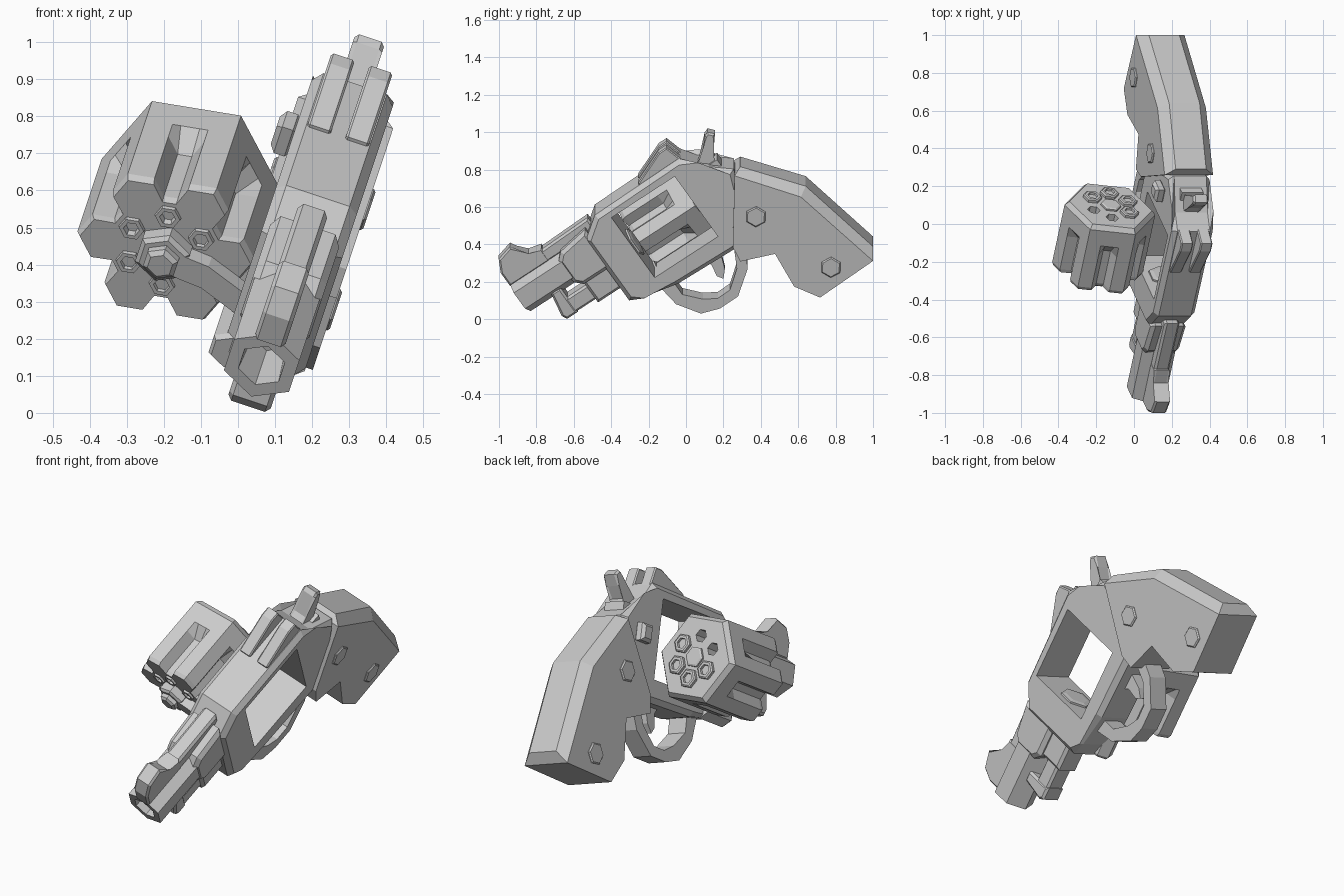
import bpy, bmesh
from math import sin, cos, radians, pi
from mathutils import Matrix

if "Cube" in bpy.data.objects:
    bpy.data.objects.remove(bpy.data.objects["Cube"])

# Parts are modelled as (s across, t backward along barrel, v up), then pitched and rolled
PITCH, ROLL = radians(34.4), radians(18.4)
POSE = (Matrix.Rotation(ROLL, 4, 'Y') @ Matrix.Translation((0.02, 0, 0))
        @ Matrix.Rotation(PITCH, 4, 'X'))


def tv(pts):
    """Level side-view (y, height) points to (t, v)."""
    c, s = cos(PITCH), sin(PITCH)
    return [(y * c + w * s, -y * s + w * c) for y, w in pts]


def finish(name, bm):
    bmesh.ops.recalc_face_normals(bm, faces=bm.faces[:])
    me = bpy.data.meshes.new(name)
    bm.to_mesh(me)
    bm.free()
    ob = bpy.data.objects.new(name, me)
    ob.matrix_world = POSE
    bpy.context.collection.objects.link(ob)
    return ob


def loft(name, rings):
    bm = bmesh.new()
    rows = [[bm.verts.new(p) for p in r] for r in rings]
    n = len(rows[0])
    for a, b in zip(rows, rows[1:]):
        for i in range(n):
            bm.faces.new((a[i], a[(i + 1) % n], b[(i + 1) % n], b[i]))
    bm.faces.new(rows[0])
    bm.faces.new(rows[-1])
    return finish(name, bm)


def prof(name, pts, h, c=0.0, bev=0.0, only=None):
    """Side profile extruded across; bevel the side rims (all, or edges listed in only)."""
    bm = bmesh.new()
    L = [bm.verts.new((c - h, t, v)) for t, v in pts]
    R = [bm.verts.new((c + h, t, v)) for t, v in pts]
    n = len(pts)
    bm.faces.new(L)
    bm.faces.new(R[::-1])
    for i in range(n):
        bm.faces.new((L[i], R[i], R[(i + 1) % n], L[(i + 1) % n]))
    if bev:
        es = [bm.edges.get((S[i], S[(i + 1) % n])) for S in (L, R)
              for i in (only or range(n))]
        bmesh.ops.bevel(bm, geom=es, offset=bev, segments=1, affect='EDGES')
    return finish(name, bm)


def box(name, t0, t1, v0, v1, h, c=0.0, bev=0.0):
    return prof(name, [(t0, v0), (t1, v0), (t1, v1), (t0, v1)], h, c, bev)


def ring(s, t, v, r, rot=90.0, n=6):
    return [(s + r * cos(radians(rot) + 2 * pi * i / n), t,
             v + r * sin(radians(rot) + 2 * pi * i / n)) for i in range(n)]


def tube(name, s, v, steps, rot=90.0):
    """Hexagonal turned part from (t, radius) steps."""
    return loft(name, [ring(s, t, v, r, rot) for t, r in steps])


def cut(ob, cutter):
    cutter.hide_render = True
    cutter.display_type = 'WIRE'
    m = ob.modifiers.new("cut", 'BOOLEAN')
    m.object, m.operation, m.solver = cutter, 'DIFFERENCE', 'EXACT'


# Frame with open window
frame = prof("frame", [(-.17, .29), (-.17, .70), (-.05, .79), (.50, .80), (.56, .71), (.71, .585),
                       (.60, .30), (.47, .21), (.10, .22), (-.09, .26)], .115, bev=.025)
cut(frame, box("window_cutter", .02, .43, .325, .735, .3))
tube("cylinder_pin_seat", 0, .52, [(-.02, .085), (.03, .085), (.035, .06)])

# Barrel with hexagonal bore, rib, shroud and front sight
BV = .62
tube("barrel", 0, BV, [(-.1, .107), (-.655, .107), (-.655, .066), (-.50, .055)])
prof("barrel_rib", [(-.60, .70), (-.56, .77), (-.10, .785), (-.10, .70)], .042, bev=.012)
prof("front_sight", [(-.66, .70), (-.66, .79), (-.625, .86), (-.535, .885), (-.48, .79),
                     (-.40, .785), (-.40, .70)], .043, bev=.01)
prof("barrel_shroud", [(-.36, .54), (-.36, .68), (-.32, .72), (-.14, .75), (-.14, .50),
                       (-.32, .50)], .098, bev=.02)

# Ejector lug below the barrel
box("lug_rail", -.50, -.15, .385, .48, .055, bev=.012)
prof("lug_front", [(-.525, .41), (-.51, .38), (-.44, .38), (-.44, .55), (-.50, .55)], .06, bev=.012)
box("lug_rear", -.32, -.15, .365, .54, .07, bev=.015)

# Rear sight prongs
for side in (-1, 1):
    prof("rear_sight", [(.24, .78), (.24, .805), (.43, .885), (.48, .885), (.51, .78)],
         .033, side * .054, bev=.006)

# Hammer
prof("hammer", tv([(.05, .75), (.05, .88), (.085, .93), (.10, 1.05), (.115, 1.072), (.155, 1.062),
                   (.15, 1.0), (.14, .93), (.17, .88), (.16, .75)]), .042, bev=.01)
box("hammer_seat", .54, .66, .55, .67, .06)

# Grip with screws on both sides
prof("grip", tv([(.26, .86), (.29, .895), (.64, .785), (1, .445), (1, .38), (.717, .174),
                 (.578, .236), (.476, .42), (.29, .377), (.25, .46)]), .135, bev=.05,
     only=[1, 2])
for y, w in ((.374, .63), (.775, .345)):
    for side in (-1, 1):
        prof("grip_screw", tv([(y + .058 * cos(i * pi / 3 + .5), w + .058 * sin(i * pi / 3 + .5))
                               for i in range(6)]), .01, side * .134, bev=.006)

# Trigger and guard
prof("trigger_guard", tv([(-.14, .207), (-.053, .11), (.08, .057), (.18, .085), (.278, .153),
                          (.33, .31), (.32, .40), (.26, .40), (.272, .31), (.235, .19), (.17, .143),
                          (.09, .138), (-.02, .165), (-.07, .24), (-.06, .30)]), .055)
prof("trigger", tv([(.08, .40), (.09, .345), (.135, .325), (.165, .26), (.2, .245), (.208, .3),
                    (.185, .39), (.17, .45)]), .03)

# Swung-out cylinder: hexagonal rear band, front lobes at the corners with flutes between
CS, CV, TURN = -.345, .43, 11
AP = .212


def cyl_ring(t, scale, fluted):
    pts = []
    for k in range(6):
        for off in (-23, -17, 0, 17, 23):
            r = AP / cos(radians(30 - abs(off)))
            if fluted and abs(off) == 23:
                r = .16
            a = radians(TURN + 60 * k + off)
            pts.append((CS + r * scale * cos(a), t, CV + r * scale * sin(a)))
    return pts


cylinder = loft("cylinder", [cyl_ring(.41, .91, False), cyl_ring(.385, 1, False),
                             cyl_ring(.29, 1, False), cyl_ring(.23, 1, True),
                             cyl_ring(.02, 1, True), cyl_ring(.0, .96, True)])

# Chambers: two empty, four loaded
for k in range(6):
    ang = 41 + 60 * k
    s, v = CS + .11 * cos(radians(ang)), CV + .11 * sin(radians(ang))
    if k in (1, 2):
        cut(cylinder, tube("chamber_cutter", s, v, [(-.1, .034), (.5, .034)], TURN))
    else:
        tube("cartridge_rim", s, v, [(.40, .05), (.425, .05), (.43, .042), (.43, .028),
                                     (.418, .026)], TURN)
    tube("chamber_mouth", s, v, [(.01, .038), (-.01, .034), (-.01, .022), (.008, .018)], TURN)
tube("extractor_star", CS, CV, [(.40, .055), (.42, .055), (.425, .045)], TURN)

# Crane arm and ejector rod
tube("crane_hub", CS, CV, [(.02, .078), (-.04, .078), (-.05, .065)])
tube("ejector_rod", CS, CV, [(.0, .05), (-.07, .05), (-.08, .036)])
loft("crane_arm", [[(s, -.05, v - .037), (s, .0, v - .037), (s, .0, v + .037), (s, -.05, v + .037)]
                   for s, v in ((CS, CV), (-.22, .42), (-.02, .34))])
tube("crane_hinge", -.095, .29, [(-.165, .05), (-.15, .06), (.03, .06)])

# Thumb latch on the left of the frame
box("thumb_latch", .53, .61, .48, .57, .03, -.135, bev=.015)
